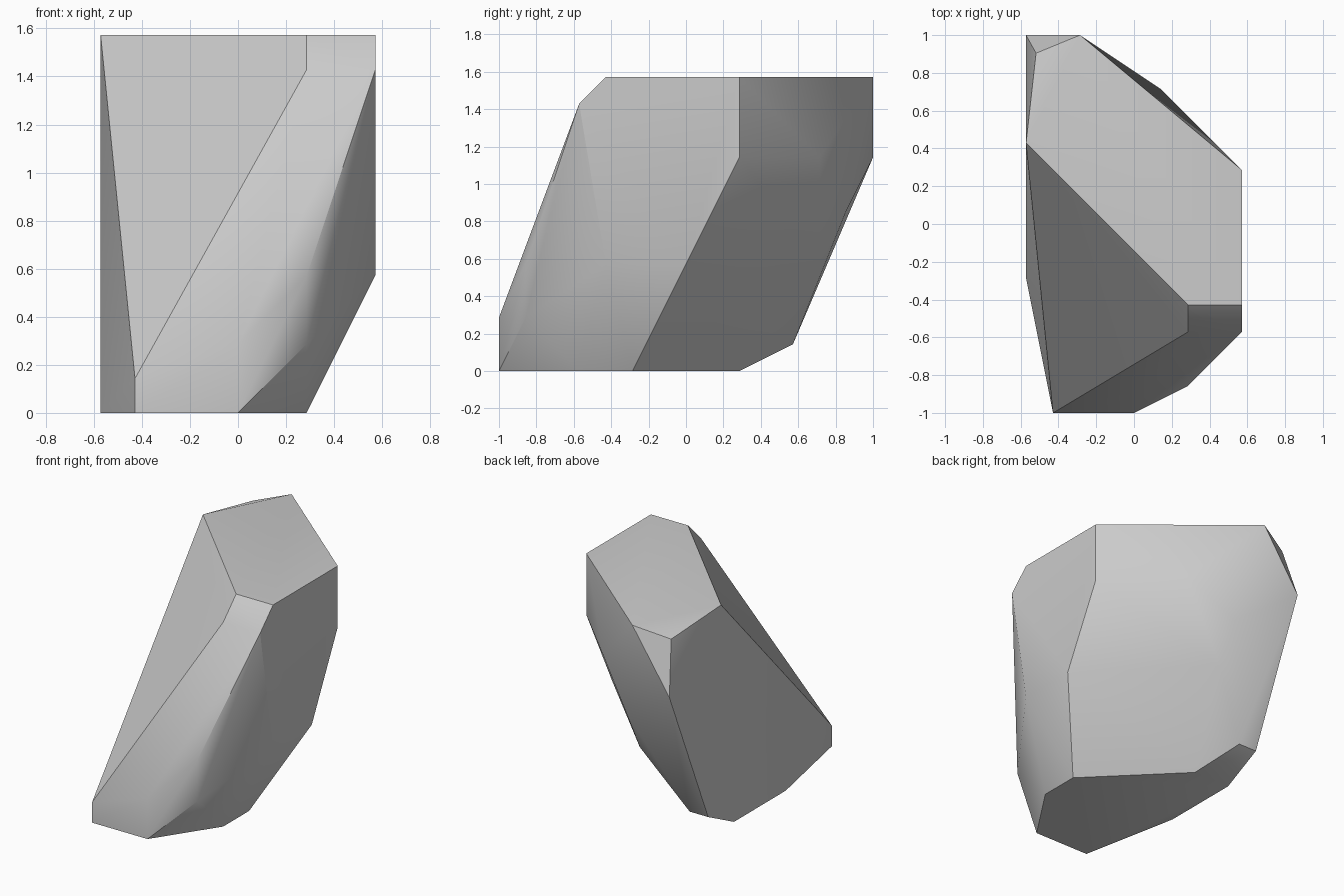
import bpy
import bmesh
import math
from mathutils import Vector

default_cube = bpy.data.objects.get("Cube")
if default_cube:
    bpy.data.objects.remove(default_cube, do_unlink=True)

UNIT = 1 / 7  # all corners sit on a grid of this size


def make_material(name, colour):
    mat = bpy.data.materials.new(name)
    mat.use_nodes = True
    mat.diffuse_color = colour
    shader = mat.node_tree.nodes["Principled BSDF"]
    shader.inputs["Base Color"].default_value = colour
    return mat


def make_hull(name, corners, mat):
    """Wrap a faceted convex solid around the corners."""
    bm = bmesh.new()
    for corner in corners:
        bm.verts.new(Vector(corner) * UNIT)
    bmesh.ops.convex_hull(bm, input=bm.verts[:])
    loose = [v for v in bm.verts if not v.link_faces]
    bmesh.ops.delete(bm, geom=loose, context="VERTS")
    # merge coplanar triangles into single facets
    bmesh.ops.dissolve_limit(bm, angle_limit=math.radians(0.5),
                             verts=bm.verts[:], edges=bm.edges[:])
    bmesh.ops.recalc_face_normals(bm, faces=bm.faces[:])
    mesh = bpy.data.meshes.new(name)
    bm.to_mesh(mesh)
    bm.free()
    mesh.materials.append(mat)
    obj = bpy.data.objects.new(name, mesh)
    bpy.context.collection.objects.link(obj)
    return obj


# Flat underside
base = [(-3, -7, 0), (0, -7, 0), (2, -4, 0), (2, -2, 0),
        (-2, 2, 0), (-4, 2, 0), (-4, -2, 0)]

# Blunt front toe
toe = [(-3, -7, 1), (0, -7, 2), (2, -6, 2), (2, -6, 4)]

# Upright side and undercut back
side = [(4, -3, 4), (4, 0, 4), (4, 2, 8)]
back = [(-3, 4, 1), (-4, 4, 1), (-1, 5, 4), (-1, 6, 6), (1, 5, 8), (-4, 7, 8)]

# Chamfered shoulder and flat crown with one clipped corner
shoulder = [(2, -4, 10), (4, -4, 10), (-3.63, 6.33, 10.5)]
crown = [(-4, 3, 11), (2, -3, 11), (4, -3, 11), (4, 2, 11), (-2, 7, 11)]

stone_grey = make_material("stone grey", (0.6, 0.6, 0.6, 1.0))
boulder = make_hull("boulder", base + toe + side + back + shoulder + crown,
                    stone_grey)

# Soft shading on shallow creases, sharp on strong ones
bpy.ops.object.select_all(action="DESELECT")
boulder.select_set(True)
bpy.context.view_layer.objects.active = boulder
bpy.ops.object.shade_smooth_by_angle(angle=math.radians(30))
